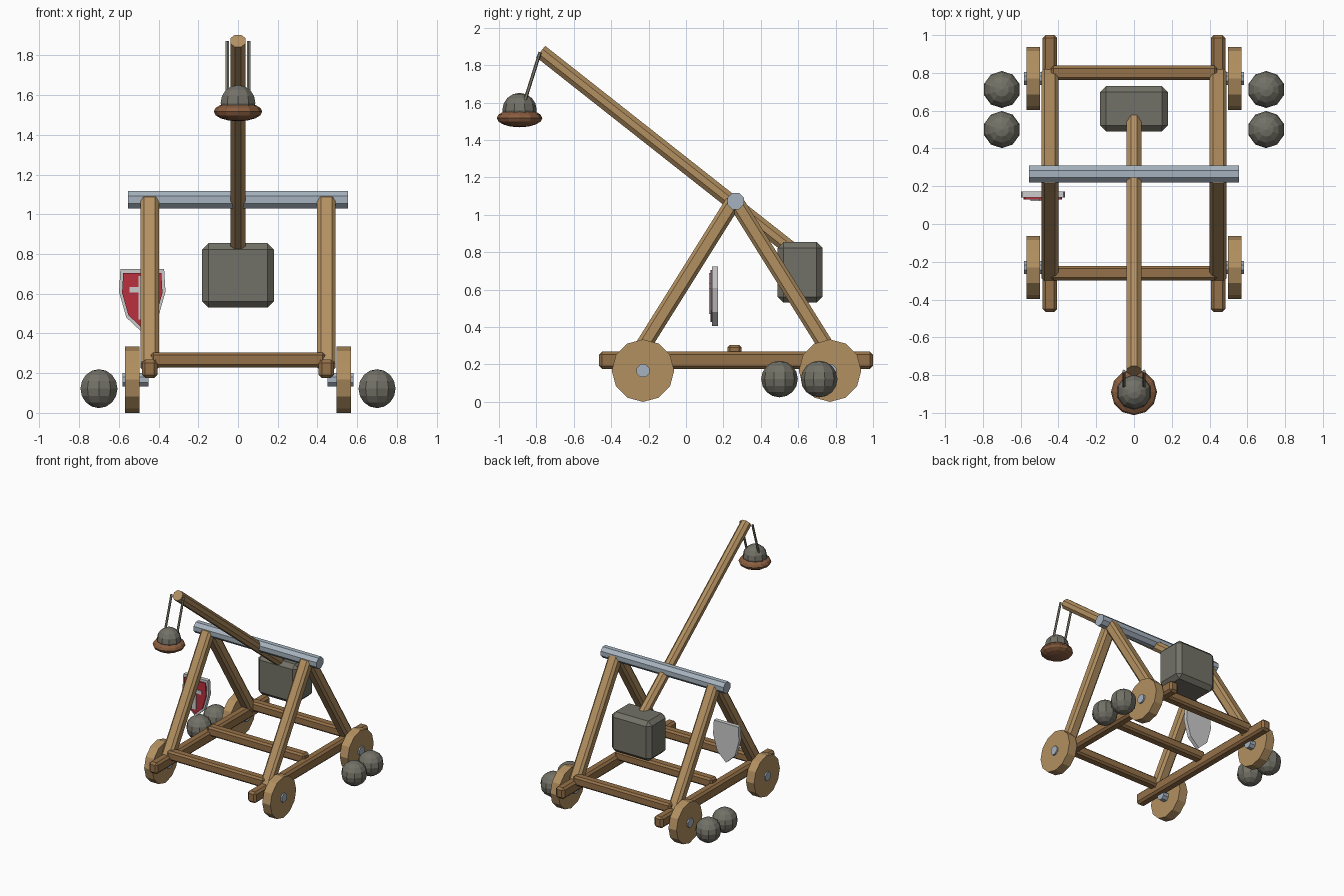
import bpy, bmesh, math
from mathutils import Vector, Matrix

if "Cube" in bpy.data.objects:
    bpy.data.objects.remove(bpy.data.objects["Cube"])

def mat(name, r, g, b):
    m = bpy.data.materials.new(name)
    m.diffuse_color = (r, g, b, 1)
    m.use_nodes = True
    m.node_tree.nodes["Principled BSDF"].inputs["Base Color"].default_value = m.diffuse_color
    return m

WOOD = mat("wood", .45, .28, .12)
DARK = mat("dark_wood", .30, .165, .065)
STEEL = mat("steel", .38, .45, .52)
STONE = mat("stone", .17, .165, .135)
LEATHER = mat("leather", .25, .11, .05)
ROPE = mat("rope", .25, .24, .19)
RED = mat("red", .50, .03, .05)
SILVER = mat("silver", .55, .58, .58)

def finish(bm, name, material):
    bmesh.ops.recalc_face_normals(bm, faces=bm.faces)
    me = bpy.data.meshes.new(name)
    bm.to_mesh(me)
    bm.free()
    ob = bpy.data.objects.new(name, me)
    bpy.context.collection.objects.link(ob)
    me.materials.append(material)
    return ob

def frame(p, q):
    """Matrix placing a z-aligned part between two points, length of it."""
    p, q = Vector(p), Vector(q)
    z = (q - p).normalized()
    x = Vector((0, 1, 0)) if abs(z.x) > .9 else Vector((1, 0, 0))
    y = z.cross(x).normalized()
    x = y.cross(z)
    m = Matrix((x, y, z)).transposed().to_4x4()
    return Matrix.Translation((p + q) / 2) @ m, (q - p).length

def beam(name, p, q, w, h, bevel, material):
    m, length = frame(p, q)
    bm = bmesh.new()
    bmesh.ops.create_cube(bm, size=1)
    bmesh.ops.scale(bm, vec=(w, h, length), verts=bm.verts)
    if bevel:
        bmesh.ops.bevel(bm, geom=bm.edges[:], offset=bevel, segments=1,
                        affect='EDGES', profile=.5)
    bm.transform(m)
    return finish(bm, name, material)

def rod(name, p, q, r, sides, material, turn=0):
    m, length = frame(p, q)
    bm = bmesh.new()
    bmesh.ops.create_cone(bm, cap_ends=True, segments=sides, radius1=r,
                          radius2=r, depth=length)
    bm.transform(m @ Matrix.Rotation(turn, 4, 'Z'))
    return finish(bm, name, material)

def ball(name, c, r, material, squash=1, seg=10, rings=8):
    bm = bmesh.new()
    bmesh.ops.create_uvsphere(bm, u_segments=seg, v_segments=rings, radius=r)
    bmesh.ops.scale(bm, vec=(1, 1, squash), verts=bm.verts)
    bmesh.ops.translate(bm, vec=c, verts=bm.verts)
    return finish(bm, name, material)

def plate(name, pts, y0, y1, material):
    bm = bmesh.new()
    f = bm.faces.new([bm.verts.new((x, y0, z)) for x, z in pts])
    ext = bmesh.ops.extrude_face_region(bm, geom=[f])
    vs = [v for v in ext['geom'] if isinstance(v, bmesh.types.BMVert)]
    bmesh.ops.translate(bm, vec=(0, y1 - y0, 0), verts=vs)
    return finish(bm, name, material)

OCT = math.pi / 8

# Side frames: rail, A-frame legs, wheels and spare stones
for s, side in ((-1, "left"), (1, "right")):
    x = .445 * s
    beam(f"rail_{side}", (x, -.465, .222), (x, 1, .222), .077, .092, .016, DARK)
    for y, end in ((-.275, "front"), (.795, "back")):
        beam(f"leg_{end}_{side}", (x, y, .225), (x, .26, 1.08), .092, .085, .018, WOOD)
    for y, end in ((-.23, "front"), (.77, "back")):
        rod(f"wheel_{end}_{side}", (.497 * s, y, .167), (.57 * s, y, .167), .167, 12, WOOD)
        rod(f"hub_{end}_{side}", (.45 * s, y, .167), (.582 * s, y, .167), .037, 8, STEEL, OCT)
    for i, y in enumerate((.5, .712)):
        ball(f"spare_stone_{side}_{i + 1}", (.70 * s, y, .122), .098, STONE)

# Cross beams of the chassis
for y, n in ((-.26, "front"), (.26, "middle"), (.80, "back")):
    beam(f"cross_beam_{n}", (-.44, y, .267), (.44, y, .267), .076, .076, .014, DARK)

# Pivot bar, throwing arm and counterweight
rod("pivot_bar", (-.555, .265, 1.073), (.555, .265, 1.073), .048, 8, STEEL, OCT)
rod("throwing_arm", (0, -.777, 1.873), (0, .61, .78), .042, 8, WOOD, OCT)
beam("counterweight", (0, .61, .53), (0, .61, .855), .36, .24, .032, STONE)

# Sling: ropes, pouch and loaded stone
for s, side in ((-1, "left"), (1, "right")):
    rod(f"sling_rope_{side}", (.054 * s, -.78, 1.87), (.054 * s, -.887, 1.53), .009, 6, ROPE)
ball("sling_pouch", (0, -.89, 1.517), .122, LEATHER, .4, 12, 8)
ball("loaded_stone", (0, -.89, 1.56), .092, STONE)

# Shield hung beside the left leg
def outline(k):
    half = [(.11, .155), (.117, .04), (.08, -.09)]
    pts = half + [(0, -.165)] + [(-a, b) for a, b in reversed(half)]
    return [(-.482 + a * k, .57 + b * k) for a, b in pts]

plate("shield_back", outline(1), .14, .172, SILVER)
plate("shield_field", outline(.87), .13, .145, RED)
beam("shield_cross_upright", (-.482, .13, .47), (-.482, .13, .69), .036, .014, 0, SILVER)
beam("shield_cross_bar", (-.547, .13, .62), (-.417, .13, .62), .014, .03, 0, SILVER)
